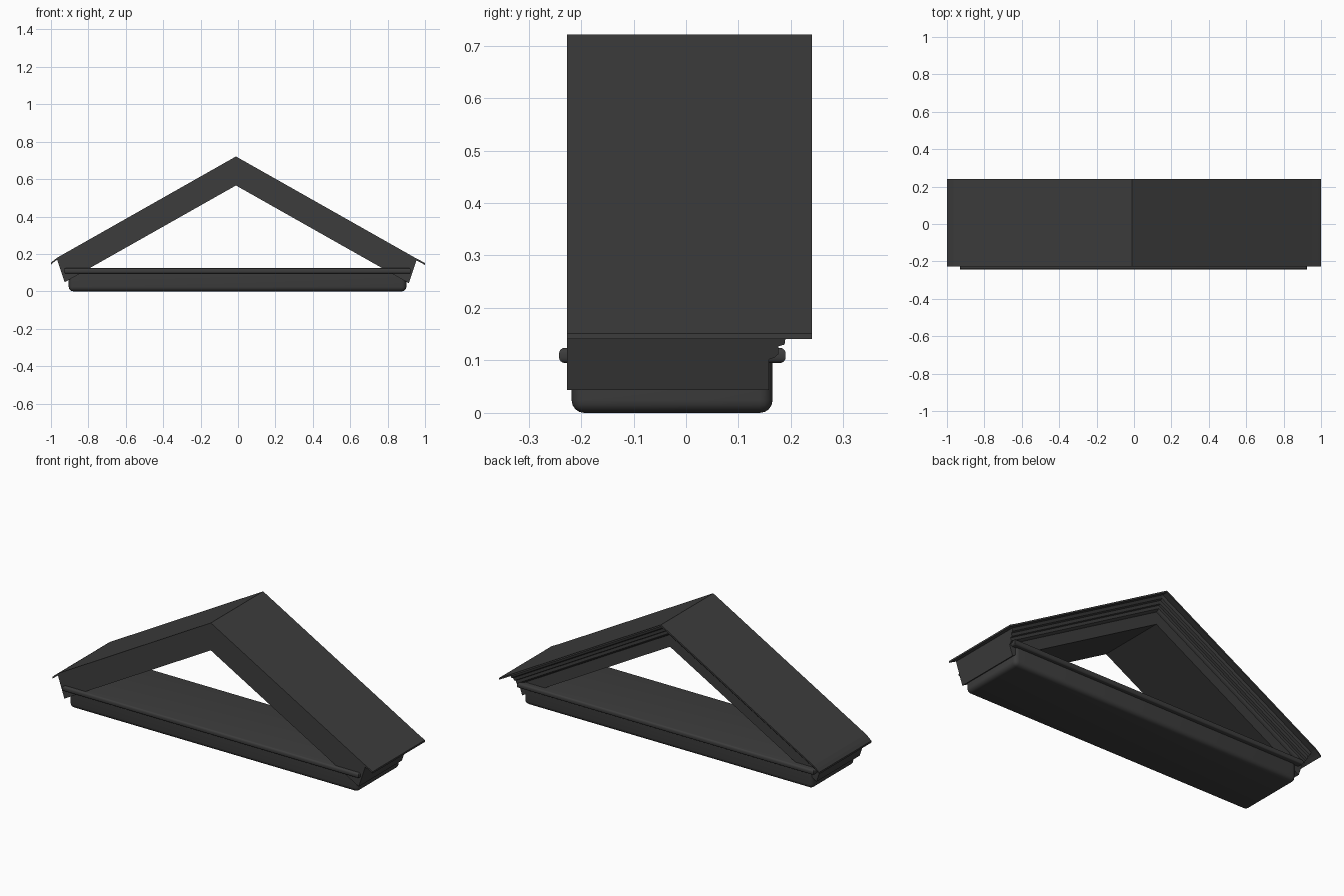
import bpy, bmesh, math

cube = bpy.data.objects.get("Cube")
if cube:
    bpy.data.objects.remove(cube, do_unlink=True)

grey = bpy.data.materials.new("charcoal grey")
grey.use_nodes = True
grey.diffuse_color = (0.046, 0.046, 0.046, 1)
grey.node_tree.nodes["Principled BSDF"].inputs["Base Color"].default_value = grey.diffuse_color

APEX_X, APEX_Z, SLOPE = -0.011, 0.721, 0.565
FRONT, BACK = -0.227, 0.24


def make_object(name, bm):
    bmesh.ops.recalc_face_normals(bm, faces=bm.faces)
    mesh = bpy.data.meshes.new(name)
    bm.to_mesh(mesh)
    bm.free()
    mesh.materials.append(grey)
    obj = bpy.data.objects.new(name, mesh)
    bpy.context.collection.objects.link(obj)
    return obj


def loft(name, sections):
    """Skin a row of matching closed sections and cap both ends."""
    bm = bmesh.new()
    rings = [[bm.verts.new(p) for p in s] for s in sections]
    for a, b in zip(rings, rings[1:]):
        for i in range(len(a)):
            j = (i + 1) % len(a)
            bm.faces.new((a[i], a[j], b[j], b[i]))
    bm.faces.new(rings[0])
    bm.faces.new(rings[-1])
    return make_object(name, bm)


def smooth(obj):
    bpy.ops.object.select_all(action='DESELECT')
    obj.select_set(True)
    bpy.context.view_layer.objects.active = obj
    bpy.ops.object.shade_smooth_by_angle(angle=math.radians(35))


def rounded_box(name, lo, hi, radius, pick, segments=4):
    """Box between two corners, with the picked edges rounded over."""
    bm = bmesh.new()
    bmesh.ops.create_cube(bm, size=1)
    for v in bm.verts:
        v.co = [(a + b) / 2 + c * (b - a) for a, b, c in zip(lo, hi, v.co)]
    edges = [e for e in bm.edges if pick(e)]
    bmesh.ops.bevel(bm, geom=edges, offset=radius, segments=segments,
                    profile=0.5, affect='EDGES')
    obj = make_object(name, bm)
    smooth(obj)
    return obj


# Sloping rake with a flat front and a stepped moulding at the back:
# (y, depth below the roof line)
rake_profile = [
    (FRONT, 0.006), (FRONT, 0.155), (0.158, 0.155), (0.158, 0.086),
    (0.168, 0.082), (0.176, 0.074), (0.176, 0.056), (0.188, 0.052),
    (0.19, 0.034), (0.202, 0.028), (0.208, 0.006)]


def rake_section(end_x, lean):
    return [(end_x + lean * d, y, APEX_Z - SLOPE * abs(end_x + lean * d - APEX_X) - d)
            for y, d in rake_profile]


loft("rake_moulding", [rake_section(-0.97, 0.28),
                       rake_section(APEX_X, 0),
                       rake_section(0.957, -0.28)])

# Thin roof sheet overhanging the ends and the back
roof_line = [(-1, 0.152), (-0.985, 0.166), (-0.965, 0.181), (APEX_X, APEX_Z),
             (0.955, 0.175), (0.98, 0.162), (1, 0.151)]
loft("roof_sheet", [[(x, FRONT, z), (x, BACK, z), (x, BACK, z - 0.01), (x, FRONT, z - 0.01)]
                    for x, z in roof_line])

# Horizontal base with rounded lower edges
rounded_box("base_beam", (-0.905, -0.218, 0), (0.9, 0.165, 0.11), 0.024,
            lambda e: any(v.co.z < 0.01 for v in e.verts))

# Ledge with a rounded bead along its front and back
rounded_box("base_ledge", (-0.93, -0.242, 0.095), (0.924, 0.19, 0.124), 0.011,
            lambda e: abs(e.verts[0].co.z - e.verts[1].co.z) < 0.001)
